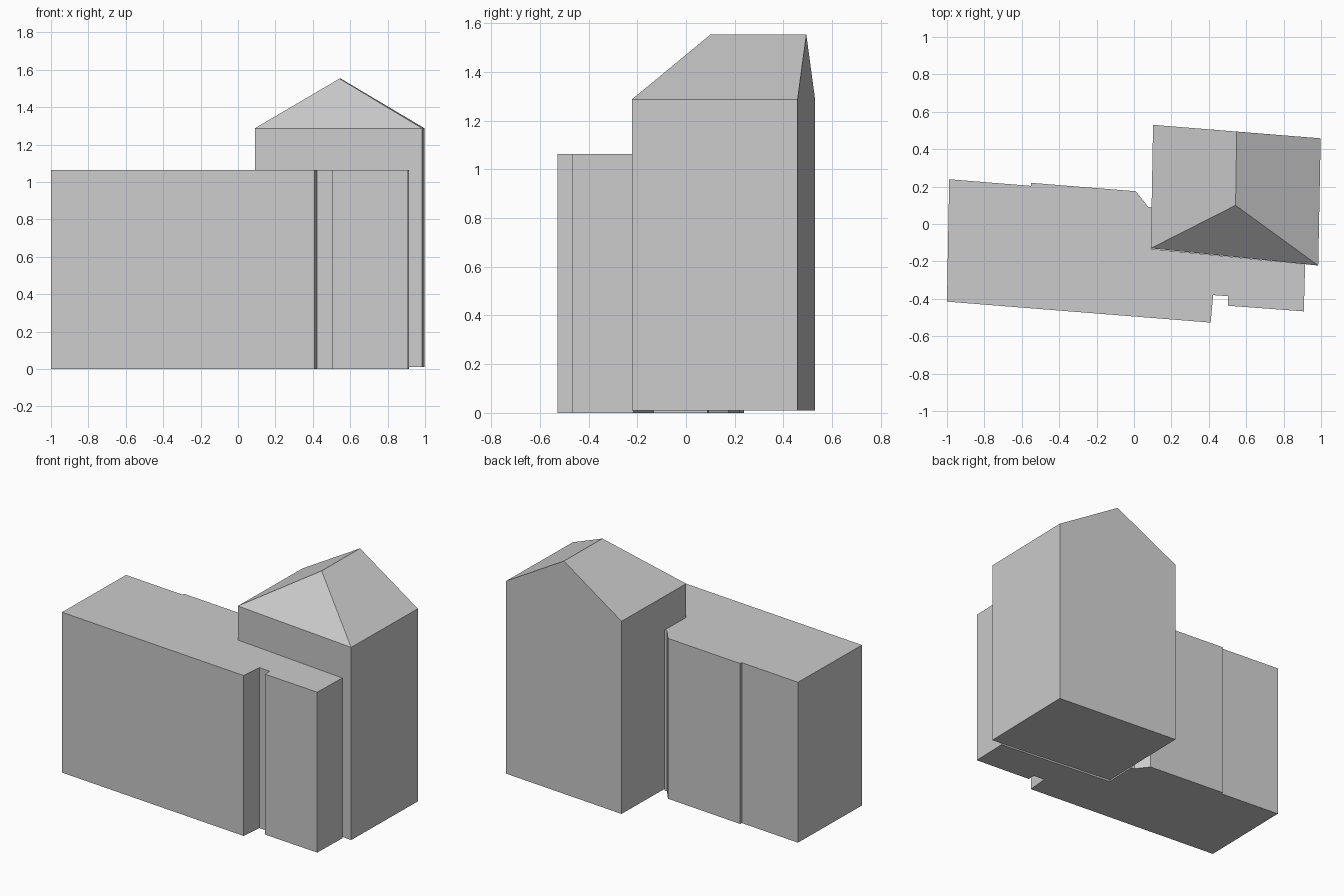
import bpy
import bmesh

cube = bpy.data.objects.get("Cube")
if cube:
    bpy.data.objects.remove(cube, do_unlink=True)

# Single plain material
grey = bpy.data.materials.new("plain grey")
grey.use_nodes = True
colour = (0.6, 0.6, 0.6, 1)
grey.diffuse_color = colour
grey.node_tree.nodes["Principled BSDF"].inputs["Base Color"].default_value = colour


def finish(name, bm):
    bmesh.ops.recalc_face_normals(bm, faces=bm.faces)
    mesh = bpy.data.meshes.new(name)
    bm.to_mesh(mesh)
    bm.free()
    mesh.materials.append(grey)
    obj = bpy.data.objects.new(name, mesh)
    bpy.context.collection.objects.link(obj)
    return obj


def prism(footprint, bottom, top):
    """Walls and floor raised from a footprint; returns the top corners too."""
    bm = bmesh.new()
    low = [bm.verts.new((x, y, bottom)) for x, y in footprint]
    high = [bm.verts.new((x, y, top)) for x, y in footprint]
    bm.faces.new(low)
    for i in range(len(low)):
        j = (i + 1) % len(low)
        bm.faces.new((low[i], low[j], high[j], high[i]))
    return bm, high


# Long flat-roofed wing, with front recess and chamfered rear corner
wing_plan = [
    (-1, -0.415), (0.41, -0.527), (0.423, -0.38), (0.503, -0.386),
    (0.503, -0.437), (0.908, -0.467), (0.915, -0.215), (0.09, -0.133),
    (0.096, 0.088), (0.075, 0.092), (0.01, 0.175), (-0.55, 0.22),
    (-0.552, 0.204), (-0.988, 0.239),
]
bm, top = prism(wing_plan, 0, 1.063)
bm.faces.new(top)
finish("flat_roofed_wing", bm)

# Taller block: hipped at the front, gabled at the back
tower_plan = [(0.09, -0.13), (0.985, -0.222), (0.998, 0.458), (0.102, 0.53)]
bm, (front_l, front_r, back_r, back_l) = prism(tower_plan, 0.01, 1.287)
ridge_front = bm.verts.new((0.543, 0.1, 1.553))
ridge_back = bm.verts.new((0.549, 0.494, 1.553))
bm.faces.new((front_l, front_r, ridge_front))
bm.faces.new((front_r, back_r, ridge_back, ridge_front))
bm.faces.new((back_r, back_l, ridge_back))
bm.faces.new((back_l, front_l, ridge_front, ridge_back))
finish("tall_block_with_roof", bm)
